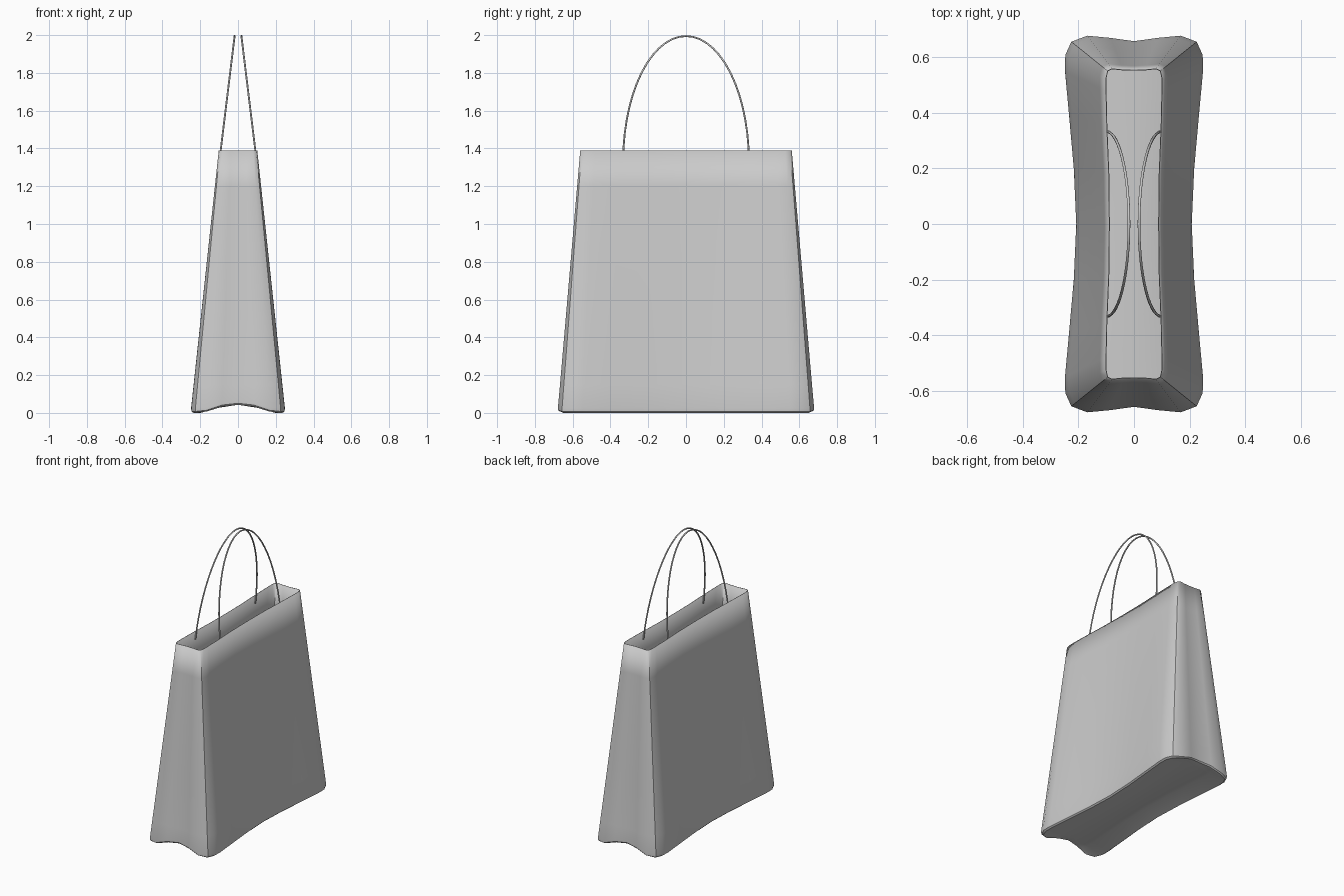
import bpy, bmesh, math

if "Cube" in bpy.data.objects:
    bpy.data.objects.remove(bpy.data.objects["Cube"])

# One quadrant of the outline, mid long side -> mid short side:
# (bottom x, bottom y, top x, top y)
QUAD = [(.210, 0, .090, 0), (.219, .20, .092, .18), (.237, .40, .099, .35),
        (.251, .55, .102, .48), (.250, .61, .102, .525), (.228, .658, .096, .552),
        (.170, .680, .080, .560), (.085, .672, .040, .556), (0, .660, 0, .555)]
HEIGHT = 1.39


def mirrored(quad):
    up = quad + [(-x, y) for x, y in quad[-2::-1]]
    return up + [(x, -y) for x, y in up[-2:0:-1]]


def lift(x):
    # underside arches up along its centre line
    return .043 * max(0, 1 - (x / .18) ** 2)


def ring(bm, z, arch=0.0, sx=1.0, sy=1.0):
    t = z / HEIGHT
    pts = [((a + (c - a) * t) * sx, (b + (d - b) * t) * sy) for a, b, c, d in QUAD]
    return [bm.verts.new((x, y, z + arch * lift(x))) for x, y in mirrored(pts)]


# Paper bag: tapered walls plus arched underside
bm = bmesh.new()
SX, SY = .94, .985
rings = [ring(bm, 0, 1, SX, SY), ring(bm, .008, 1, .985, .997), ring(bm, .025, .8)]
rings += [ring(bm, z) for z in (.15, .5, .9, 1.2, HEIGHT)]
for lo, hi in zip(rings, rings[1:]):
    n = len(lo)
    for i in range(n):
        j = (i + 1) % n
        bm.faces.new((lo[i], lo[j], hi[j], hi[i]))

# Underside grid, welded to the lowest ring
rows = []
for k in range(-6, 7):
    i, s = abs(k), (1 if k > 0 else -1)
    row = []
    for f in (-1, -.5, 0, .5, 1):
        x = QUAD[i][0] * SX * f
        y = QUAD[i][1] if i < 6 else QUAD[8 - int(abs(f) * 2)][1]
        row.append(bm.verts.new((x, s * y * SY, lift(x))))
    rows.append(row)
for r0, r1 in zip(rows, rows[1:]):
    for c in range(4):
        bm.faces.new((r0[c], r1[c], r1[c + 1], r0[c + 1]))
bmesh.ops.remove_doubles(bm, verts=bm.verts, dist=.0005)
bmesh.ops.recalc_face_normals(bm, faces=bm.faces)

mesh = bpy.data.meshes.new("bag_body")
bm.to_mesh(mesh)
bm.free()
bag = bpy.data.objects.new("bag_body", mesh)
bpy.context.collection.objects.link(bag)
bpy.context.view_layer.objects.active = bag
bag.select_set(True)
bpy.ops.object.shade_smooth_by_angle(angle=math.radians(35))
paper = bag.modifiers.new("paper_thickness", 'SOLIDIFY')
paper.thickness = .003
paper.offset = -1


# Two cord handles, leaning towards each other
def handle(name, side):
    curve = bpy.data.curves.new(name, 'CURVE')
    curve.dimensions = '3D'
    curve.bevel_depth = .005
    curve.bevel_resolution = 2
    curve.use_fill_caps = True
    count = 29
    spline = curve.splines.new('POLY')
    spline.points.add(count - 1)
    for i, p in enumerate(spline.points):
        a = math.pi * i / (count - 1)
        h = math.sin(a)
        p.co = (side * (.099 - .081 * h), .333 * math.cos(a), 1.33 + .665 * h, 1)
    spline.use_smooth = True
    bpy.context.collection.objects.link(bpy.data.objects.new(name, curve))


handle("handle_right", 1)
handle("handle_left", -1)
